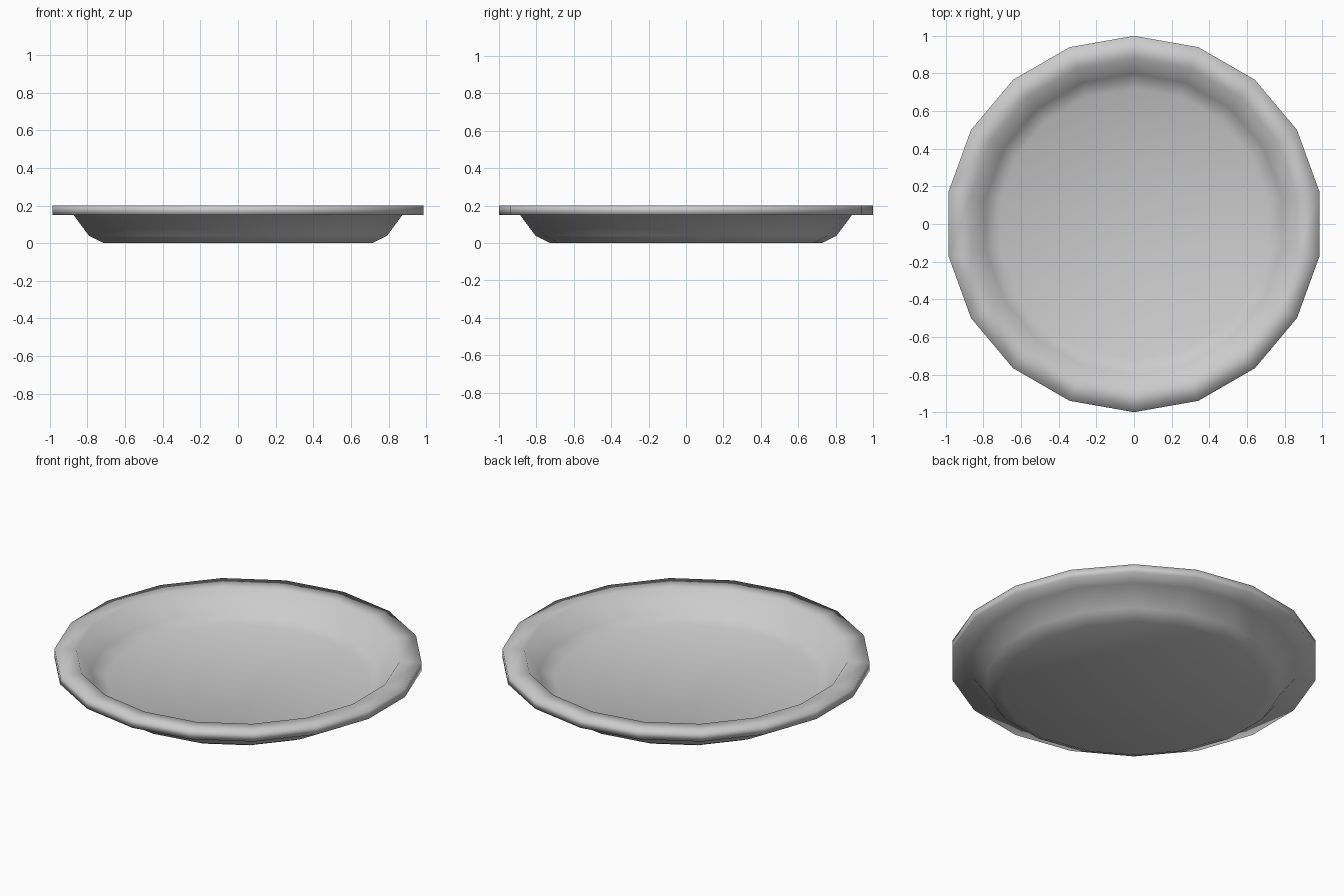
import bpy, bmesh
from math import sin, cos, tau

if "Cube" in bpy.data.objects:
    bpy.data.objects.remove(bpy.data.objects["Cube"])

SIDES = 18

# Plate cross-section (radius, height): underside, rim, then inner bowl
profile = [(0.725, 0.0), (0.805, 0.04), (0.887, 0.15), (1.0, 0.15),
           (1.0, 0.20), (0.88, 0.20), (0.80, 0.09), (0.72, 0.05)]

bm = bmesh.new()
rings = []
for r, z in profile:
    rings.append([bm.verts.new((r * sin(tau * i / SIDES), r * cos(tau * i / SIDES), z))
                  for i in range(SIDES)])

# Walls between neighbouring rings
for a, b in zip(rings, rings[1:]):
    for i in range(SIDES):
        j = (i + 1) % SIDES
        bm.faces.new((a[i], a[j], b[j], b[i]))

# Underside and eating surface, each a fan to a centre point
for ring, z in ((rings[0], 0.0), (rings[-1], 0.05)):
    centre = bm.verts.new((0, 0, z))
    for i in range(SIDES):
        bm.faces.new((ring[i], ring[(i + 1) % SIDES], centre))

bmesh.ops.recalc_face_normals(bm, faces=bm.faces)
for f in bm.faces:
    f.smooth = True

mesh = bpy.data.meshes.new("plate")
bm.to_mesh(mesh)
bm.free()
plate = bpy.data.objects.new("plate", mesh)
bpy.context.collection.objects.link(plate)
